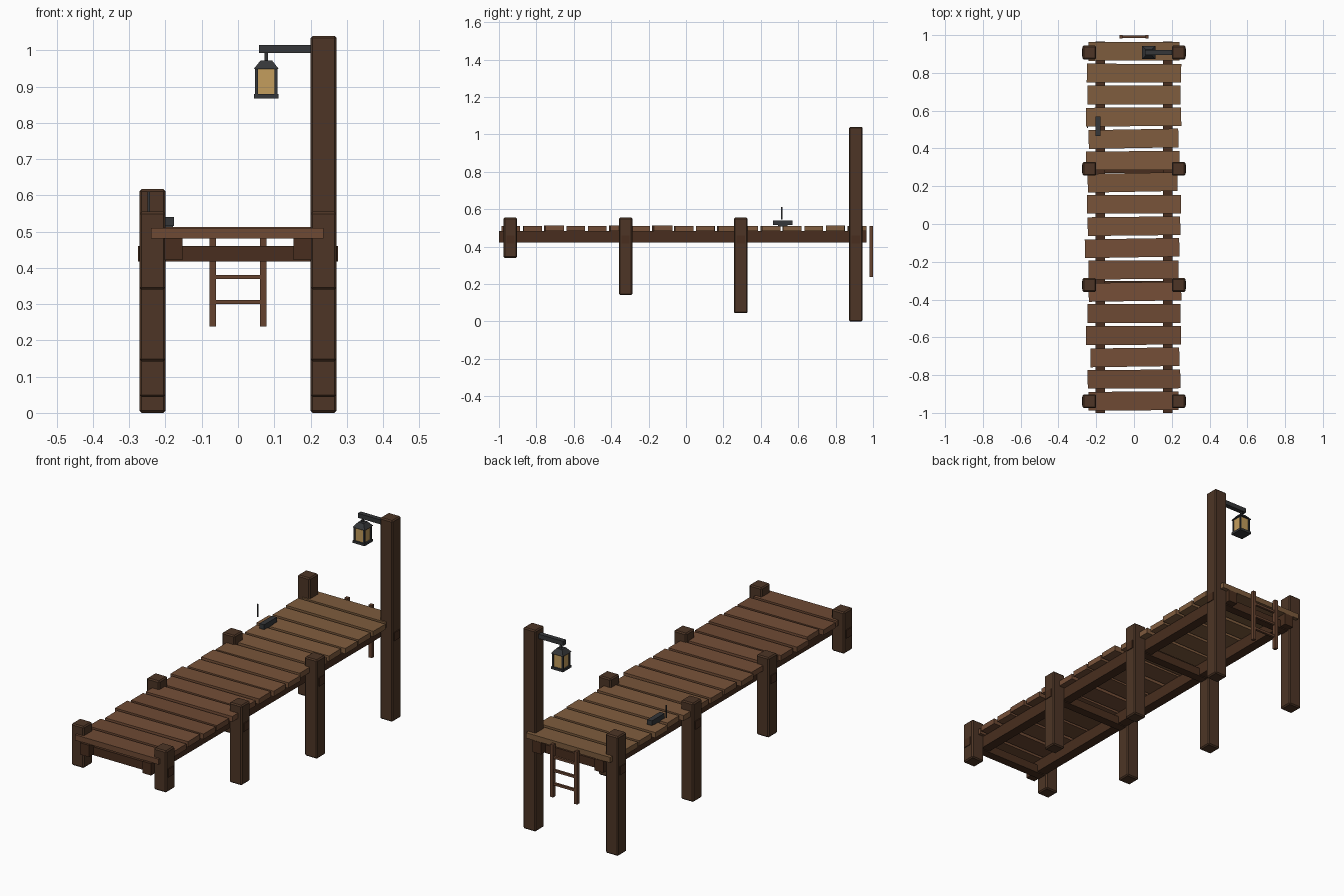
import bpy, bmesh, math, random
from mathutils import Matrix, Vector

if "Cube" in bpy.data.objects:
    bpy.data.objects.remove(bpy.data.objects["Cube"])

random.seed(4)


def mat(name, r, g, b):
    m = bpy.data.materials.new(name)
    m.diffuse_color = (r, g, b, 1)
    m.use_nodes = True
    m.node_tree.nodes["Principled BSDF"].inputs["Base Color"].default_value = m.diffuse_color
    return m


POST = mat("dark_wood", 0.075, 0.036, 0.019)
BEAM = mat("beam_wood", 0.065, 0.027, 0.013)
LADDER = mat("ladder_wood", 0.13, 0.055, 0.028)
IRON = mat("iron", 0.035, 0.037, 0.04)
GLASS = mat("lamp_glass", 0.55, 0.34, 0.11)


def finish(name, bm, material):
    me = bpy.data.meshes.new(name)
    bm.to_mesh(me)
    bm.free()
    me.materials.append(material)
    ob = bpy.data.objects.new(name, me)
    bpy.context.collection.objects.link(ob)
    return ob


def box(name, x, y, z, material, bevel=0, rot=0):
    """Box from (min, max) ranges, optionally chamfered and turned about z."""
    size = [r[1] - r[0] for r in (x, y, z)]
    bm = bmesh.new()
    bmesh.ops.create_cube(bm, size=1, matrix=Matrix.Diagonal((*size, 1)))
    if bevel:
        bmesh.ops.bevel(bm, geom=bm.edges[:], offset=bevel, segments=1, affect='EDGES')
    ob = finish(name, bm, material)
    ob.location = [(r[0] + r[1]) / 2 for r in (x, y, z)]
    ob.rotation_euler.z = rot
    return ob


def around(c, half):
    return (c - half, c + half)


# posts standing on a sloping bed, with a cross beam under each pair
POST_Y = (-0.939, -0.323, 0.293, 0.908)
FOOT_Z = (0.34, 0.142, 0.044, 0.0)
for i, (y, foot) in enumerate(zip(POST_Y, FOOT_Z)):
    for side, sx in (("left", -1), ("right", 1)):
        top = 0.555
        if i == 3:
            top = 1.04 if sx > 0 else 0.617
        box(f"{side}_post_{i + 1}", around(sx * 0.236, 0.036), around(y, 0.036),
            (foot, top), POST, bevel=0.006)
    box(f"cross_beam_{i + 1}", (-0.276, 0.276), around(y, 0.022), (0.417, 0.46), BEAM)

# long stringers under the deck
for side, sx in (("left", -1), ("right", 1)):
    box(f"{side}_stringer", around(sx * 0.178, 0.025), (-1.0, 0.965), (0.422, 0.483), BEAM)

# deck planks, front to back, with uneven ends (left, right)
ENDS = [(-.24, .235), (-.245, .245), (-.23, .24), (-.255, .25), (-.245, .245), (-.24, .25),
        (-.24, .235), (-.26, .24), (-.245, .245), (-.25, .25), (-.245, .23), (-.255, .24),
        (-.24, .235), (-.255, .25), (-.245, .245), (-.25, .25), (-.24, .24)]
for i, ends in enumerate(ENDS):
    y = -0.937 + i * 0.1157
    t = max(0, (i - 6) / 10)
    k = random.uniform(0.9, 1.1)
    wood = mat(f"plank_wood_{i + 1}", (0.165 + 0.06 * t) * k, (0.072 + 0.045 * t) * k,
               (0.036 + 0.015 * t) * k)
    dz = random.uniform(-0.002, 0.002)
    box(f"plank_{i + 1}", ends, around(y, 0.0495), (0.483 + dz, 0.511 + dz), wood,
        rot=math.radians(random.uniform(-0.3, 1.2)))

# boarding ladder at the far end
for side, sx in (("left", -1), ("right", 1)):
    box(f"ladder_{side}_rail", around(sx * 0.069, 0.009), (0.982, 1.0), (0.238, 0.51), LADDER)
for i in range(3):
    box(f"ladder_rung_{i + 1}", (-0.066, 0.066), (0.985, 0.997),
        around(0.306 + i * 0.069, 0.006), LADDER)

# mooring cleat and the small upright rod beside it
box("cleat_base", around(-0.19, 0.011), around(0.517, 0.025), (0.508, 0.525), IRON)
box("cleat_bar", around(-0.19, 0.0135), around(0.517, 0.052), (0.515, 0.54), IRON)
box("mooring_rod", around(-0.246, 0.003), around(0.512, 0.003), (0.545, 0.611), IRON)

# lantern hanging from an arm on the tall post
LX, LY = 0.078, POST_Y[3]
box("lantern_arm", (0.058, 0.215), around(LY, 0.012), (0.992, 1.015), IRON)
box("lantern_hook", around(LX, 0.005), around(LY, 0.005), (0.965, 0.995), IRON)
box("lantern_base", around(LX, 0.034), around(LY, 0.034), (0.867, 0.879), IRON)
box("lantern_glass", around(LX, 0.026), around(LY, 0.026), (0.878, 0.95), GLASS)
for i, (sx, sy) in enumerate(((-1, -1), (1, -1), (1, 1), (-1, 1))):
    box(f"lantern_corner_{i + 1}", around(LX + sx * 0.0265, 0.004),
        around(LY + sy * 0.0265, 0.004), (0.876, 0.95), IRON)
bm = bmesh.new()
bmesh.ops.create_cone(bm, cap_ends=True, segments=4, radius1=0.035 * math.sqrt(2),
                      radius2=0.016 * math.sqrt(2), depth=0.024,
                      matrix=Matrix.Translation(Vector((LX, LY, 0.96)))
                      @ Matrix.Rotation(math.pi / 4, 4, 'Z'))
finish("lantern_roof", bm, IRON)
